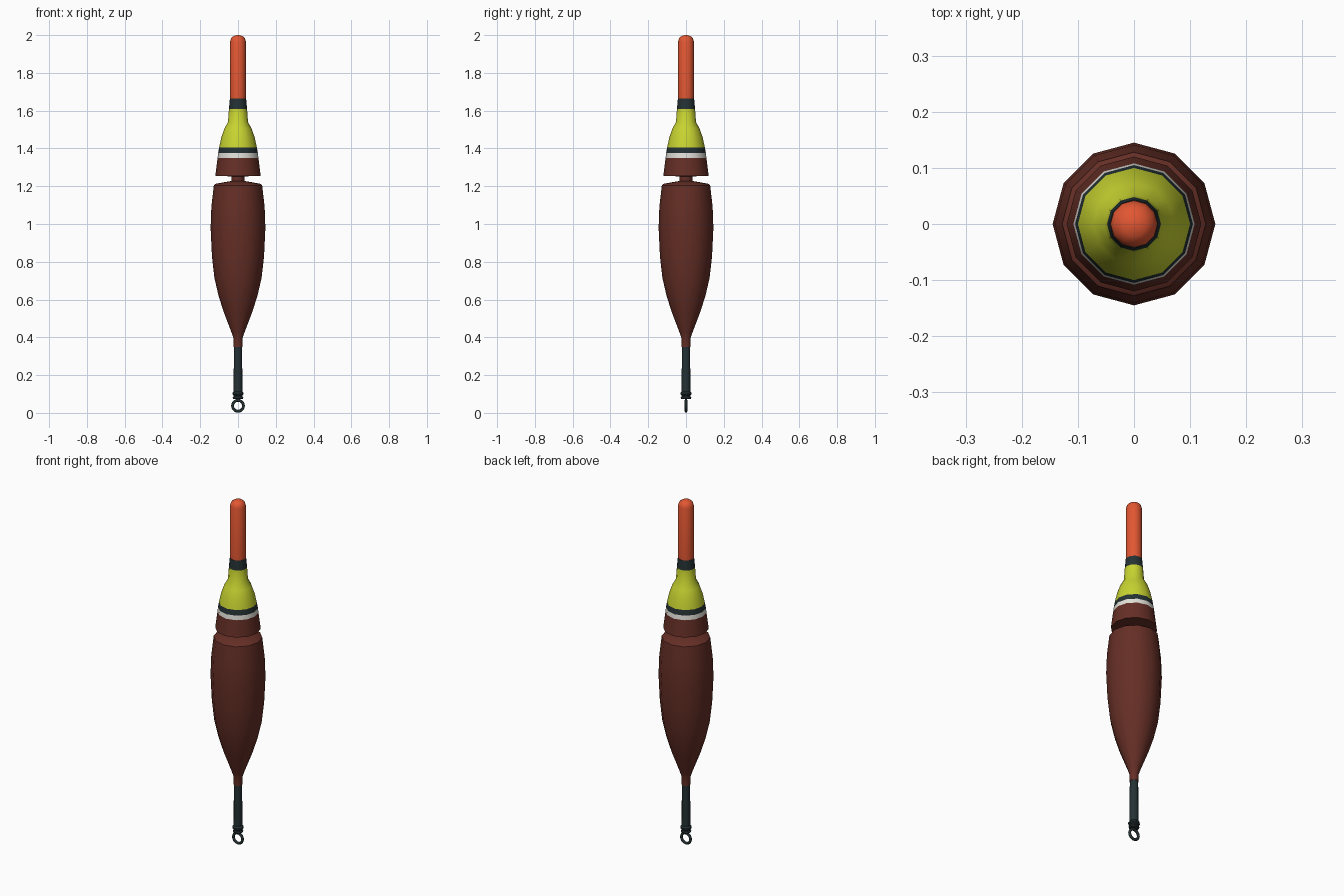
import bpy, bmesh, math

if "Cube" in bpy.data.objects:
    bpy.data.objects.remove(bpy.data.objects["Cube"])

def material(name, rgb):
    m = bpy.data.materials.new(name)
    m.diffuse_color = (*rgb, 1)
    m.use_nodes = True
    m.node_tree.nodes["Principled BSDF"].inputs["Base Color"].default_value = m.diffuse_color
    return m

ORANGE = material("orange", (0.76, 0.095, 0.032))
DARK = material("charcoal", (0.018, 0.031, 0.034))
YELLOW = material("yellow", (0.58, 0.66, 0.03))
WHITE = material("off white", (0.75, 0.74, 0.68))
BROWN = material("brown", (0.13, 0.028, 0.019))
SIDES = 12

def shade(obj, angle=35):
    bpy.ops.object.select_all(action='DESELECT')
    obj.select_set(True)
    bpy.context.view_layer.objects.active = obj
    bpy.ops.object.shade_smooth_by_angle(angle=math.radians(angle))

def lathe(name, profile, mats, bands=()):
    """Revolve (radius, z) points; faces below each band height step to the next material."""
    bm = bmesh.new()
    rings = []
    for r, z in profile:
        rings.append([bm.verts.new((r * math.cos(2 * math.pi * i / SIDES),
                                    r * math.sin(2 * math.pi * i / SIDES), z))
                      for i in range(SIDES)])
    for a, b in zip(rings, rings[1:]):
        for i in range(SIDES):
            j = (i + 1) % SIDES
            bm.faces.new((a[i], a[j], b[j], b[i]))
    bm.faces.new(rings[0])
    bm.faces.new(rings[-1])
    bmesh.ops.recalc_face_normals(bm, faces=bm.faces)
    for f in bm.faces:
        z = f.calc_center_median().z
        f.material_index = sum(z < h for h in bands)
    me = bpy.data.meshes.new(name)
    bm.to_mesh(me)
    bm.free()
    for m in mats:
        me.materials.append(m)
    obj = bpy.data.objects.new(name, me)
    bpy.context.collection.objects.link(obj)
    shade(obj)
    return obj

# Antenna tip with rounded end
lathe("antenna", [(0.042, 1.66), (0.042, 1.965), (0.036, 1.985), (0.022, 1.996), (0.006, 2.0)], [ORANGE])

# Painted upper cone: collar, yellow shoulder, stripes, brown skirt
lathe("upper_cone",
      [(0.034, 1.252), (0.120, 1.255), (0.108, 1.35), (0.105, 1.375), (0.100, 1.405),
       (0.088, 1.46), (0.072, 1.505), (0.053, 1.54), (0.048, 1.61), (0.043, 1.665)],
      [DARK, YELLOW, DARK, WHITE, BROWN], (1.61, 1.405, 1.375, 1.35))

# Neck between cone and body
lathe("neck", [(0.034, 1.20), (0.034, 1.27)], [BROWN])

# Main tapered body
lathe("body",
      [(0.024, 0.35), (0.024, 0.395), (0.034, 0.425), (0.076, 0.535), (0.103, 0.62),
       (0.125, 0.715), (0.138, 0.83), (0.145, 0.98), (0.141, 1.09), (0.128, 1.205),
       (0.118, 1.213), (0.034, 1.228)], [BROWN])

# Stem with two ridges at the foot
lathe("stem",
      [(0.026, 0.074), (0.028, 0.080), (0.023, 0.086), (0.023, 0.092), (0.030, 0.098),
       (0.030, 0.106), (0.023, 0.114), (0.022, 0.355)], [DARK])

# Line eye at the bottom
bpy.ops.mesh.primitive_torus_add(major_radius=0.029, minor_radius=0.0075, major_segments=20,
                                 minor_segments=8, location=(0, 0, 0.0375),
                                 rotation=(math.pi / 2, 0, 0))
eye = bpy.context.object
eye.name = "line_eye"
eye.data.materials.append(DARK)
shade(eye, 60)
